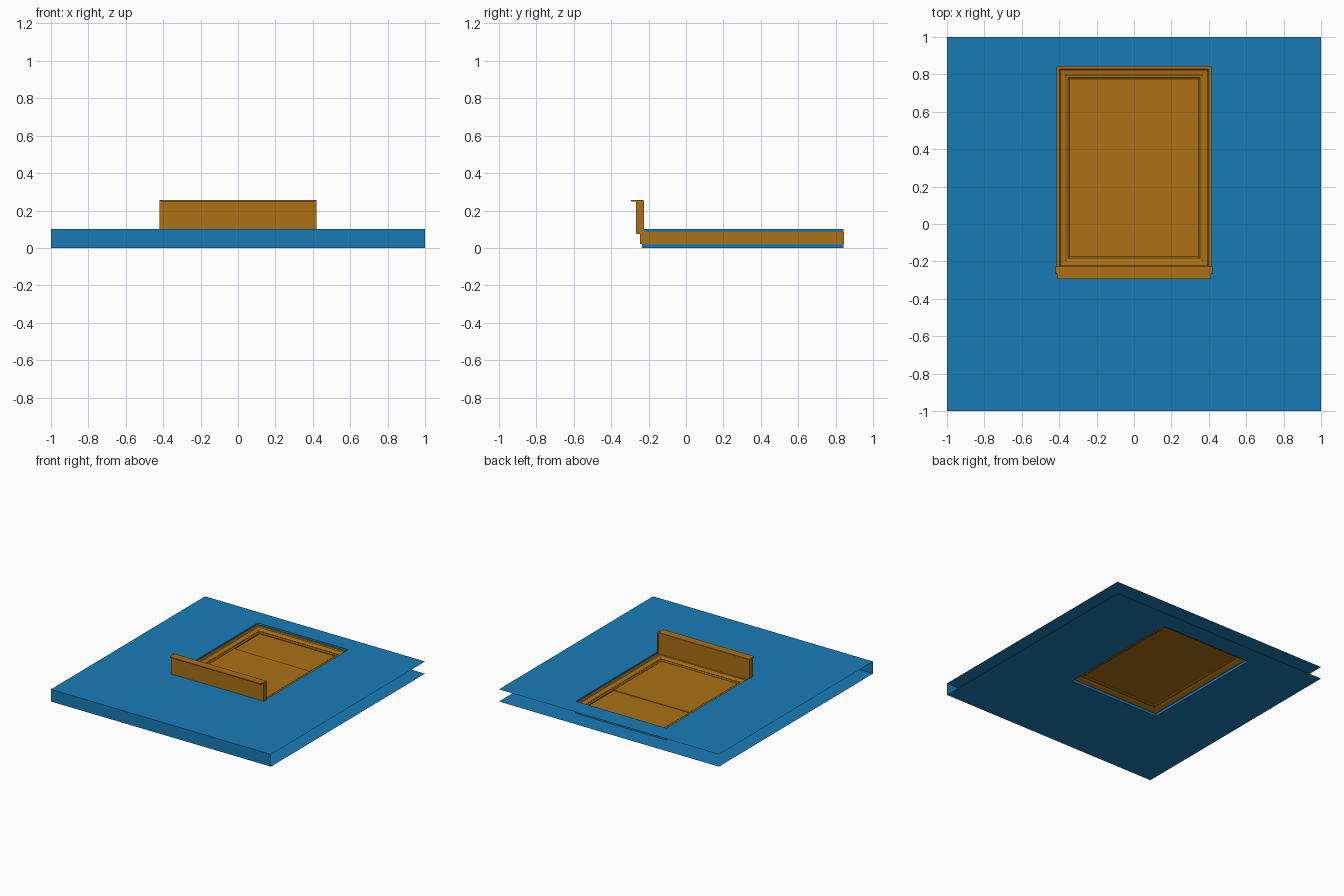
import bpy, bmesh

if "Cube" in bpy.data.objects:
    bpy.data.objects.remove(bpy.data.objects["Cube"])


def material(name, rgb):
    m = bpy.data.materials.new(name)
    m.diffuse_color = (*rgb, 1)
    m.use_nodes = True
    m.node_tree.nodes["Principled BSDF"].inputs["Base Color"].default_value = m.diffuse_color
    return m


BLUE = material("wall_blue", (0.01, 0.2, 0.47))
WOOD = material("frame_ochre", (0.41, 0.165, 0.008))


def finish(name, bm, mat, normals=True):
    if normals:
        bmesh.ops.recalc_face_normals(bm, faces=bm.faces)
    me = bpy.data.meshes.new(name)
    bm.to_mesh(me)
    bm.free()
    me.materials.append(mat)
    ob = bpy.data.objects.new(name, me)
    bpy.context.collection.objects.link(ob)
    return ob


def loop(bm, x, y0, y1, z, inset=0):
    x, y0, y1 = x - inset, y0 + inset, y1 - inset
    return [bm.verts.new(p) for p in
            ((-x, y0, z), (x, y0, z), (x, y1, z), (-x, y1, z))]


def bridge(bm, a, b):
    for i in range(4):
        j = (i + 1) % 4
        bm.faces.new((a[i], a[j], b[j], b[i]))


def ring(name, x, y0, y1, profile, mat):
    """Mitred rectangular frame from a closed (inset, z) profile."""
    bm = bmesh.new()
    loops = [loop(bm, x, y0, y1, z, d) for d, z in profile]
    for a, b in zip(loops, loops[1:] + loops[:1]):
        bridge(bm, a, b)
    return finish(name, bm, mat)


def box(name, x0, x1, y0, y1, z0, z1, mat, bevel=0):
    bm = bmesh.new()
    bmesh.ops.create_cube(bm, size=1)
    for v in bm.verts:
        v.co = ((x0 + x1) / 2 + v.co.x * (x1 - x0),
                (y0 + y1) / 2 + v.co.y * (y1 - y0),
                (z0 + z1) / 2 + v.co.z * (z1 - z0))
    if bevel:
        # round only the corners seen from the side
        edges = [e for e in bm.edges
                 if abs(e.verts[0].co.x - e.verts[1].co.x) > 1e-5]
        bmesh.ops.bevel(bm, geom=edges, offset=bevel, segments=2,
                        profile=0.5, affect='EDGES')
    return finish(name, bm, mat)


# Wall: two skins with a lined opening, closed only along the front
bm = bmesh.new()
bottom, top = loop(bm, 1, -1, 1, 0), loop(bm, 1, -1, 1, 0.1)
hole_b = loop(bm, 0.412, -0.235, 0.843, 0)
hole_t = loop(bm, 0.412, -0.235, 0.843, 0.1)
bridge(bm, top, hole_t)
bridge(bm, hole_t, hole_b)
bridge(bm, hole_b, bottom)
bm.faces.new((bottom[0], bottom[1], top[1], top[0]))
finish("wall", bm, BLUE, normals=False)

# Outer frame with sloping mouldings on both faces
ring("window_frame", 0.415, -0.245, 0.845,
     [(0, 0.02), (0, 0.085), (0.016, 0.085), (0.022, 0.078), (0.045, 0.074),
      (0.055, 0.068), (0.055, 0.036), (0.045, 0.03), (0.018, 0.02)], WOOD)

# Sash and the two overlapping panes
ring("sash", 0.365, -0.195, 0.795,
     [(0, 0.038), (0, 0.066), (0.012, 0.066), (0.02, 0.06),
      (0.02, 0.044), (0.012, 0.038)], WOOD)
box("upper_pane", -0.347, 0.347, 0.44, 0.777, 0.045, 0.053, WOOD)
box("lower_pane", -0.347, 0.347, -0.177, 0.445, 0.05, 0.058, WOOD)

# Projecting sill: plate, drip lip and end caps
box("sill_plate", -0.413, 0.413, -0.263, -0.227, 0.08, 0.252, WOOD)
box("sill_lip", -0.413, 0.413, -0.295, -0.23, 0.247, 0.255, WOOD)
for side, s in (("left", -1), ("right", 1)):
    xs = sorted((s * 0.41, s * 0.42))
    box("sill_cap_" + side, *xs, -0.267, -0.224, 0.074, 0.256, WOOD, 0.008)
